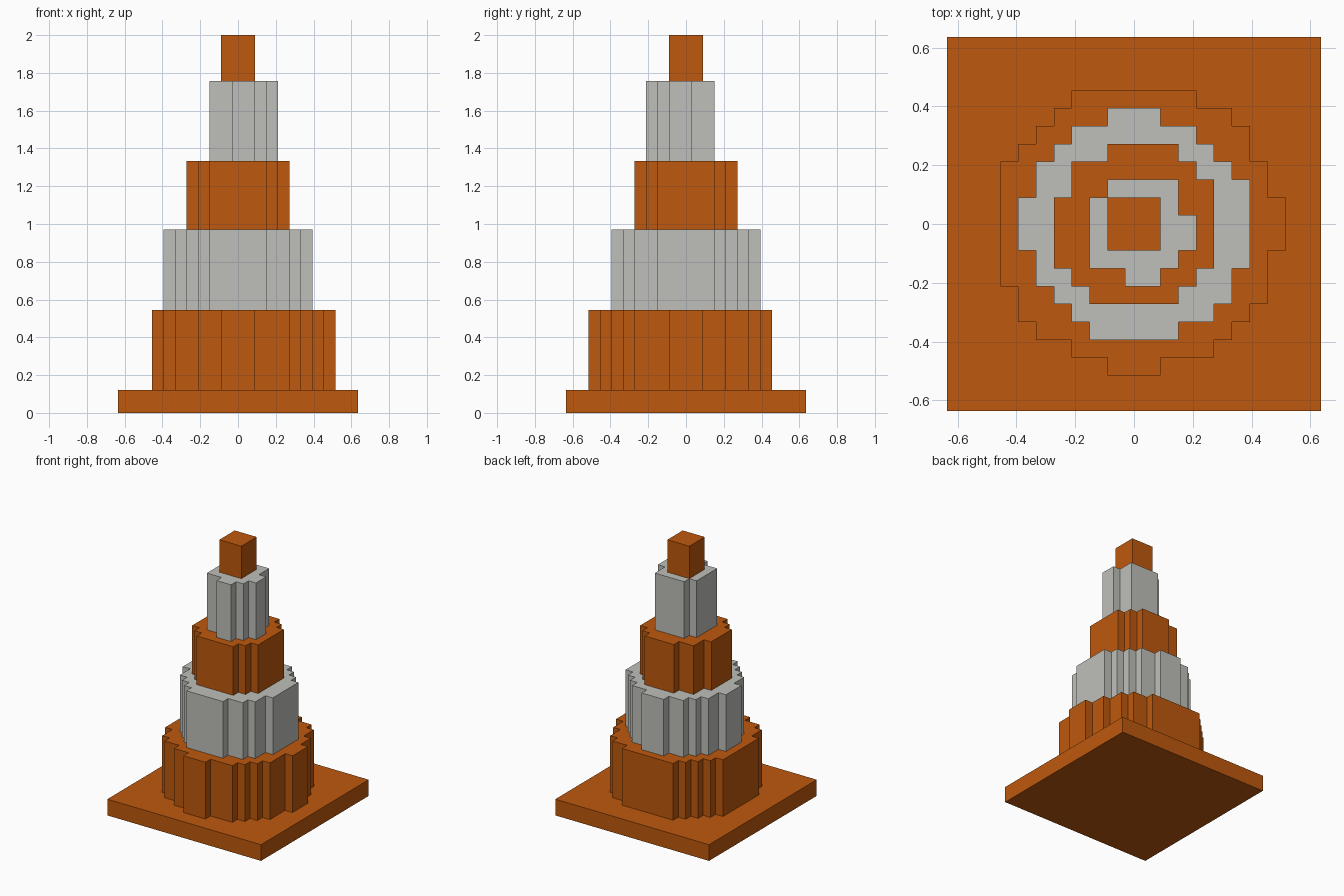
import bpy
import bmesh

cube = bpy.data.objects.get("Cube")
if cube:
    bpy.data.objects.remove(cube, do_unlink=True)

V = 2 / 33  # size of one voxel


def make_material(name, rgb):
    mat = bpy.data.materials.new(name)
    mat.use_nodes = True
    mat.diffuse_color = (*rgb, 1)
    mat.node_tree.nodes["Principled BSDF"].inputs["Base Color"].default_value = (*rgb, 1)
    return mat


orange = make_material("orange", (0.515, 0.099, 0.004))
grey = make_material("light_grey", (0.52, 0.52, 0.49))


def outline(top, rows):
    """Stepped contour from rows (depth, left, right), listed back to front."""
    left, right, y = [], [], top
    for depth, x0, x1 in rows:
        for side, x in ((left, x0), (right, x1)):
            if side and side[-1][0] == x:
                side.pop()              # straight run, no extra corner
            else:
                side.append((x, y))
            side.append((x, y - depth))
        y -= depth
    return left + right[::-1]           # counter-clockwise


def make_tier(name, z0, z1, mat, top, rows):
    """Extrude a stepped contour between two voxel heights."""
    bm = bmesh.new()
    base = bm.faces.new([bm.verts.new((x * V, y * V, z0 * V)) for x, y in outline(top, rows)])
    geom = bmesh.ops.extrude_face_region(bm, geom=[base], use_keep_orig=True)["geom"]
    verts = [g for g in geom if isinstance(g, bmesh.types.BMVert)]
    bmesh.ops.translate(bm, verts=verts, vec=(0, 0, (z1 - z0) * V))
    bmesh.ops.recalc_face_normals(bm, faces=bm.faces[:])
    mesh = bpy.data.meshes.new(name)
    bm.to_mesh(mesh)
    bm.free()
    mesh.materials.append(mat)
    obj = bpy.data.objects.new(name, mesh)
    bpy.context.collection.objects.link(obj)


# Square foot
make_tier("base_plate", 0, 2, orange, 10.5, [(21, -10.5, 10.5)])

# Stacked round tiers, each a voxel disc
make_tier("lower_orange_tier", 2, 9, orange, 7.5, [
    (1, -3.5, 3.5), (1, -4.5, 5.5), (1, -5.5, 6.5), (1, -6.5, 6.5),
    (2, -7.5, 7.5), (3, -7.5, 8.5), (2, -7.5, 7.5), (1, -6.5, 7.5),
    (1, -6.5, 6.5), (1, -5.5, 5.5), (1, -3.5, 4.5), (1, -1.5, 1.5)])

make_tier("lower_grey_band", 9, 16, grey, 6.5, [
    (1, -1.5, 1.5), (1, -3.5, 3.5), (1, -4.5, 4.5), (1, -5.5, 5.5),
    (1, -5.5, 6.5), (3, -6.5, 6.5), (1, -5.5, 6.5), (1, -5.5, 5.5),
    (1, -4.5, 5.5), (1, -3.5, 4.5), (1, -2.5, 2.5)])

make_tier("middle_orange_tier", 16, 22, orange, 4.5, [
    (1, -1.5, 2.5), (1, -3.5, 3.5), (1, -3.5, 4.5), (4, -4.5, 4.5),
    (1, -3.5, 3.5), (1, -2.5, 2.5)])

make_tier("upper_grey_band", 22, 29, grey, 2.5, [
    (1, -1.5, 2.5), (1, -2.5, 2.5), (2, -2.5, 3.5), (1, -2.5, 2.5),
    (1, -0.5, 1.5)])

# Square tip
make_tier("top_tip", 29, 33, orange, 1.5, [(3, -1.5, 1.5)])
